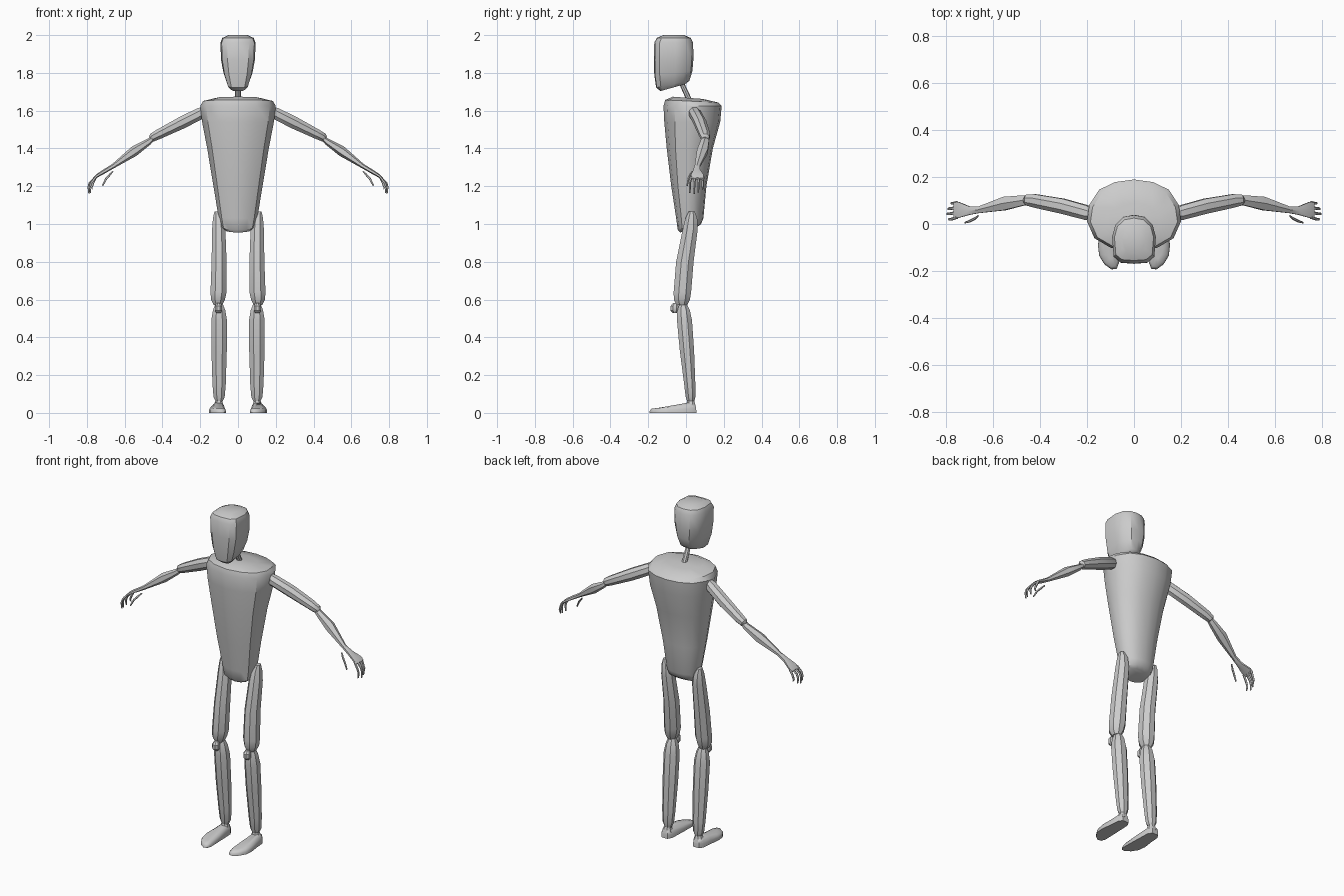
import bpy, bmesh, math
from mathutils import Vector

grey = bpy.data.materials.new("plain_grey")
grey.diffuse_color = (0.6, 0.6, 0.6, 1)

X, Y = Vector((1, 0, 0)), Vector((0, 1, 0))


def polygon(n, power=1.0, turn=0.0):
    """Unit outline with n corners; a power below 1 makes it boxier."""
    pts = []
    for i in range(n):
        a = 2 * math.pi * (i + turn) / n
        c, s = math.cos(a), math.sin(a)
        pts.append((math.copysign(abs(c) ** power, c), math.copysign(abs(s) ** power, s)))
    return pts


def mirrored(half):
    """Close a half outline, listed back to front, across its middle."""
    return half + [(-x, y) for x, y in reversed(half) if x > 0]


def loft(name, rings, outline, u=X, v=Y, mirror=True, tilt=0.0, angle=35):
    """Skin rings of (centre, half width, half depth); tilt raises z with depth."""
    bm = bmesh.new()
    loops = []
    for r in rings:
        c, a, b = Vector(r[0]), r[1], r[2]
        t = r[3] if len(r) > 3 else tilt
        loops.append([bm.verts.new(c + u * a * p + v * b * q + Vector((0, 0, t * q)))
                      for p, q in outline])
    n = len(outline)
    for lo, hi in zip(loops, loops[1:]):
        for i in range(n):
            bm.faces.new((lo[i], lo[(i + 1) % n], hi[(i + 1) % n], hi[i]))
    bm.faces.new(loops[0][::-1])
    bm.faces.new(loops[-1])
    bmesh.ops.recalc_face_normals(bm, faces=bm.faces)
    me = bpy.data.meshes.new(name)
    bm.to_mesh(me)
    bm.free()
    ob = bpy.data.objects.new(name, me)
    bpy.context.collection.objects.link(ob)
    me.materials.append(grey)
    bpy.ops.object.select_all(action='DESELECT')
    ob.select_set(True)
    bpy.context.view_layer.objects.active = ob
    bpy.ops.object.shade_smooth_by_angle(angle=math.radians(angle))
    if mirror:
        ob.modifiers.new("other_side", 'MIRROR')
    return ob


# Torso: broad rounded back, flatter chest, tapering to the hips
chest = mirrored([(0, 1), (.40, .93), (.74, .72), (.95, .3), (1, -.15),
                  (.84, -.62), (.5, -.88), (0, -1)])
loft("torso", [
    ((0, .015, .97), .07, .045, .015),
    ((0, .018, .985), .09, .062, .015),
    ((0, .02, 1.03), .102, .072),
    ((0, .015, 1.2), .13, .093),
    ((0, .02, 1.4), .163, .122),
    ((0, .033, 1.54), .19, .148),
    ((0, .035, 1.625), .2, .154),
    ((0, .03, 1.65), .185, .14, -.007),
    ((0, .01, 1.668), .11, .08, -.006)], chest, mirror=False)

# Neck leaning forward into the head
loft("neck", [((0, .025, 1.64), .016, .016), ((0, -.03, 1.76), .014, .014)],
     polygon(8), mirror=False)

# Head: boxy skull narrowing to a chin
skull = mirrored([(0, 1), (.5, .92), (.85, .6), (1, .1), (.93, -.72), (.62, -.96), (0, -1)])
loft("head", [
    ((0, -.07, 1.722), .038, .065, .018),
    ((0, -.07, 1.74), .056, .088, .018),
    ((0, -.067, 1.80), .077, .101, .01),
    ((0, -.065, 1.87), .09, .104),
    ((0, -.065, 1.96), .093, .103),
    ((0, -.065, 1.985), .083, .09),
    ((0, -.065, 2.0), .052, .055)], skull, mirror=False)

# Arms: upper arm, then forearm widening into a flat hand
up = Vector((.46, 0, .89))
six, eight = polygon(6, 1, .5), polygon(8, 1, .5)
loft("upper_arm", [
    ((.17, .042, 1.605), .02, .02),
    ((.2, .048, 1.585), .034, .034),
    ((.3, .075, 1.535), .035, .035),
    ((.42, .098, 1.475), .031, .028),
    ((.455, .102, 1.457), .025, .024),
    ((.465, .1, 1.45), .013, .013)], eight, Y, up)
loft("forearm_and_hand", [
    ((.445, .1, 1.458), .018, .012),
    ((.47, .1, 1.437), .025, .017),
    ((.55, .087, 1.385), .033, .027),
    ((.66, .06, 1.307), .016, .012),
    ((.70, .057, 1.283), .021, .011),
    ((.745, .06, 1.256), .039, .009),
    ((.765, .06, 1.24), .036, .006)], six, Y, up)

# Fingers curl down from the hand; the thumb hangs on the front side
for i, (y, reach, drop) in enumerate([(.02, .785, 1.165), (.043, .792, 1.16),
                                      (.065, .788, 1.168), (.088, .775, 1.185)]):
    loft(f"finger_{i + 1}", [
        ((.752, .028 + i * .021, 1.25), .007, .007),
        ((reach - .008, y, 1.218), .0065, .0065),
        ((reach, y, 1.195), .006, .006),
        ((reach - .003, y, drop), .004, .004)], polygon(5), Y, Vector((.9, 0, .4)))
loft("thumb", [
    ((.662, .035, 1.28), .004, .004),
    ((.678, .022, 1.262), .006, .006),
    ((.698, .012, 1.24), .006, .006),
    ((.717, .006, 1.203), .004, .004)][::-1], polygon(5), Y, Vector((.85, 0, .5)))

# Legs
loft("thigh", [
    ((.113, .03, 1.065), .013, .018),
    ((.105, .028, 1.03), .03, .034),
    ((.102, .022, .97), .038, .043),
    ((.1, -.006, .8), .043, .05),
    ((.103, -.019, .64), .046, .05),
    ((.106, -.022, .6), .04, .046),
    ((.106, -.022, .57), .024, .03)], eight)
loft("knee_cap", [
    ((.103, -.058, .528), .012, .012),
    ((.103, -.06, .541), .021, .023),
    ((.103, -.06, .566), .021, .023),
    ((.103, -.056, .582), .012, .013)], eight)
loft("shin", [
    ((.1, -.015, .575), .022, .022),
    ((.1, -.013, .545), .035, .036),
    ((.1, -.008, .49), .045, .043),
    ((.1, .005, .33), .044, .041),
    ((.1, .02, .15), .038, .032),
    ((.1, .024, .085), .032, .028),
    ((.1, .025, .06), .02, .02)], eight)
loft("ankle", [((.104, .025, .03), .032, .03), ((.101, .025, .072), .017, .018)], eight)

# Foot: sole outline drawn in, with a top sloping down to the toes
sole = [(.085, .055), (.125, .055), (.14, .03), (.145, -.03), (.153, -.09), (.148, -.135),
        (.125, -.172), (.095, -.193), (.073, -.19), (.064, -.165), (.066, -.08), (.07, .03)]
mid = Vector((.107, -.06))
outline = [(x - mid.x, y - mid.y) for x, y in sole]
loft("foot", [
    ((mid.x, mid.y, 0), 1, 1),
    ((mid.x, mid.y, .018), .99, .99, .05),
    ((mid.x, mid.y + .002, .034), .84, .93, .09),
    ((mid.x, mid.y + .008, .043), .42, .72, .13)], outline, angle=50)
